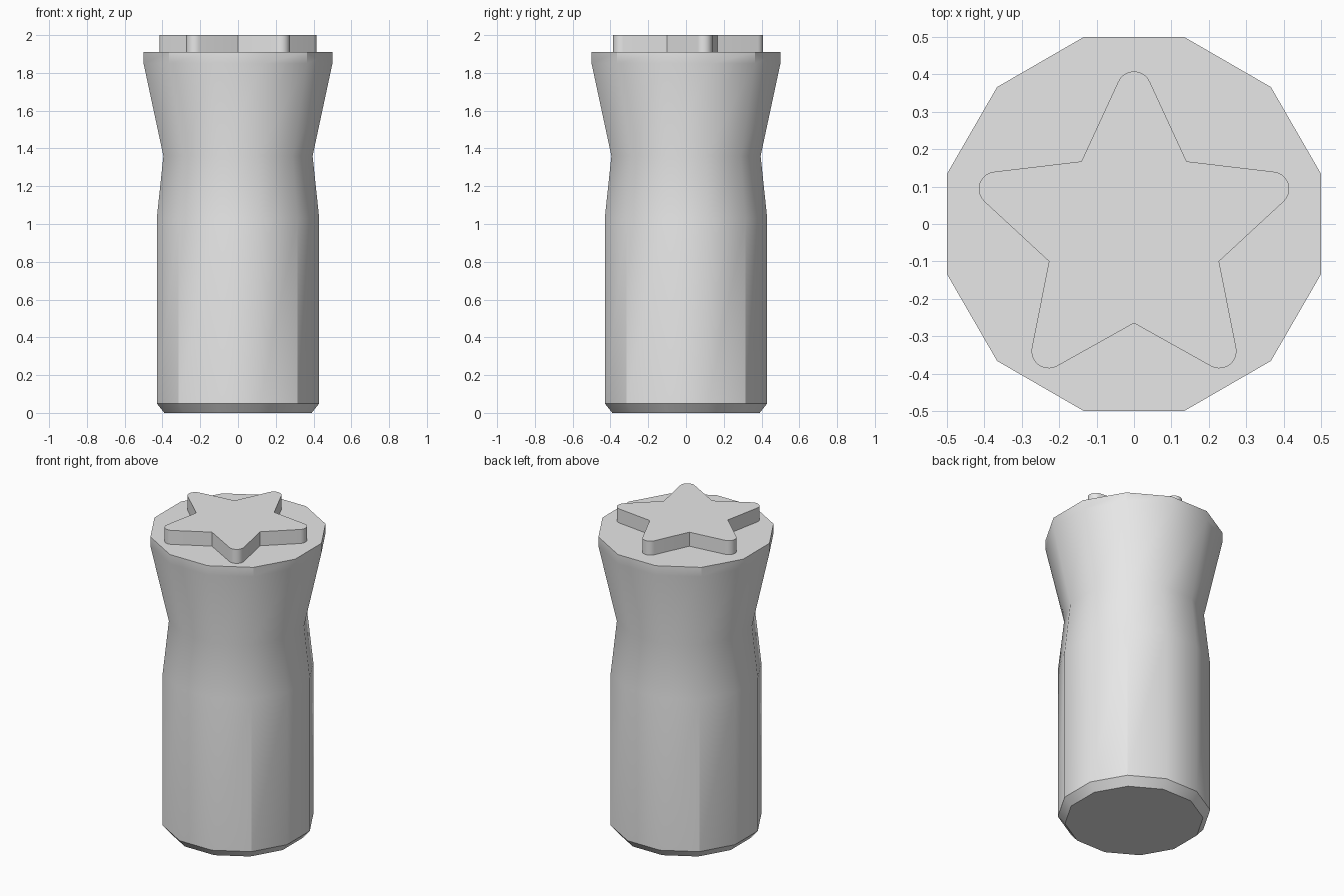
import bpy
import bmesh
from math import cos, sin, pi, radians

cube = bpy.data.objects.get("Cube")
if cube:
    bpy.data.objects.remove(cube, do_unlink=True)

grey = bpy.data.materials.new("light_grey")
grey.use_nodes = True
grey.diffuse_color = (0.8, 0.8, 0.8, 1)
grey.node_tree.nodes["Principled BSDF"].inputs["Base Color"].default_value = (0.8, 0.8, 0.8, 1)


def loft(name, rings, is_crease=lambda edge: False):
    """Skin a stack of matching point rings and cap both ends."""
    bm = bmesh.new()
    loops = [[bm.verts.new(p) for p in ring] for ring in rings]
    n = len(loops[0])
    for low, high in zip(loops, loops[1:]):
        for i in range(n):
            j = (i + 1) % n
            bm.faces.new((low[i], low[j], high[j], high[i]))
    bm.faces.new(loops[0][::-1])
    bm.faces.new(loops[-1])
    bm.normal_update()
    for face in bm.faces:
        face.smooth = True
    for edge in bm.edges:
        edge.smooth = edge.calc_face_angle() < radians(31) and not is_crease(edge)
    mesh = bpy.data.meshes.new(name)
    bm.to_mesh(mesh)
    bm.free()
    mesh.materials.append(grey)
    obj = bpy.data.objects.new(name, mesh)
    bpy.context.collection.objects.link(obj)
    return obj


# Twelve-sided handle: (half width across flats, height)
SIDES = 12
profile = [(0.39, 0), (0.43, 0.05), (0.43, 1.03), (0.395, 1.36), (0.5, 1.85), (0.5, 1.91)]


def polygon(half_width, z):
    r = half_width / cos(pi / SIDES)
    angles = [(i + 0.5) * 2 * pi / SIDES for i in range(SIDES)]
    return [(r * cos(a), r * sin(a), z) for a in angles]


def diagonal_upright(edge):
    """Upright edges on the four diagonals of the straight sections."""
    a, b = (v.co for v in edge.verts)
    return (a - b).xy.length < 0.001 and abs(abs(a.x) - abs(a.y)) < 0.001


loft("handle", [polygon(w, z) for w, z in profile], diagonal_upright)

# Raised star with rounded tips
CENTRE_Y, INNER, TIP, ROUND, SPREAD, STEPS = -0.026, 0.239, 0.388, 0.046, radians(65.4), 10
outline = []
for k in range(5):
    a = pi / 2 + k * 2 * pi / 5
    for s in range(STEPS + 1):
        t = a + SPREAD * (2 * s / STEPS - 1)
        outline.append((TIP * cos(a) + ROUND * cos(t), CENTRE_Y + TIP * sin(a) + ROUND * sin(t)))
    b = a + pi / 5
    outline.append((INNER * cos(b), CENTRE_Y + INNER * sin(b)))

loft("star_stamp", [[(x, y, z) for x, y in outline] for z in (1.91, 2.0)])
